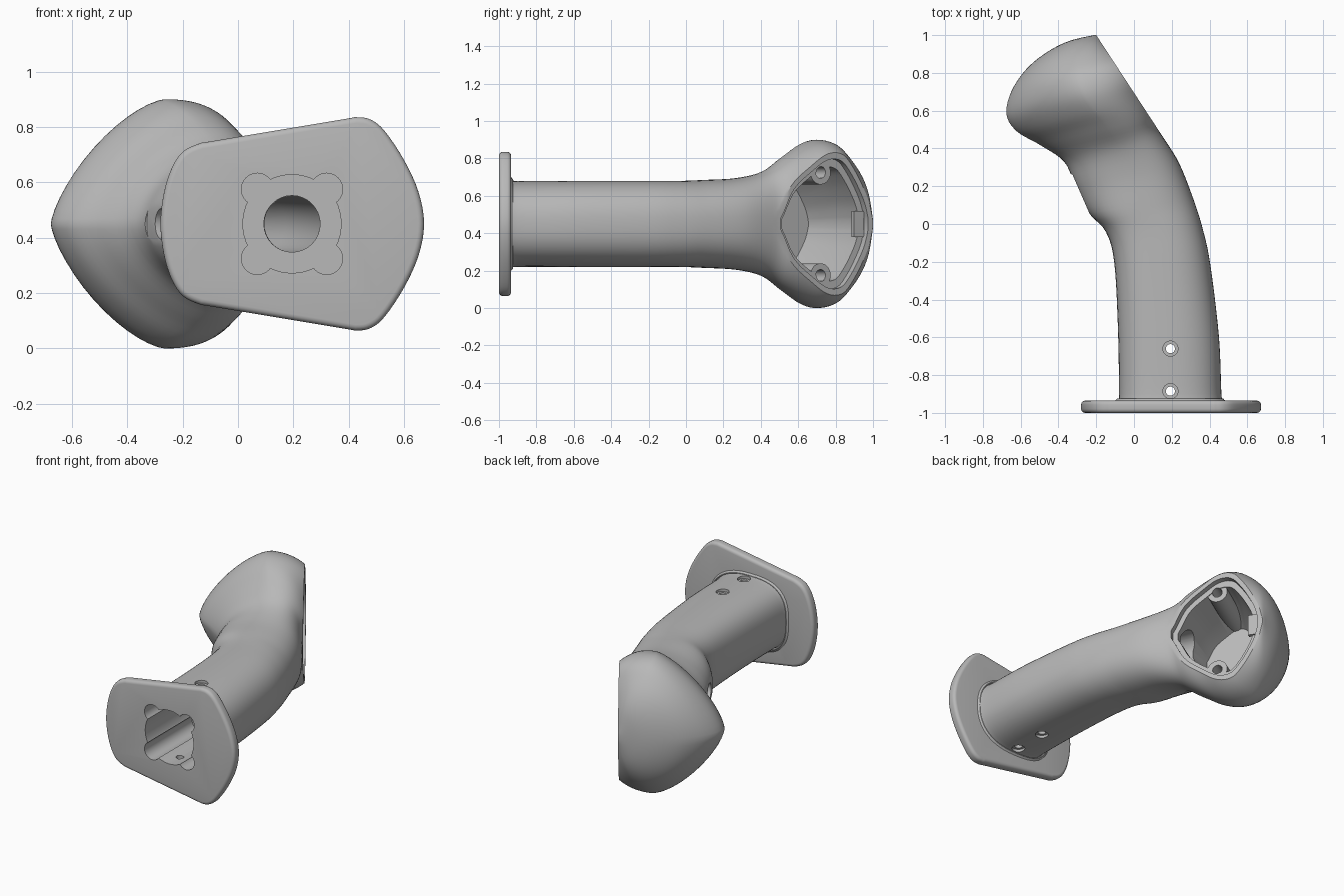
import bpy, bmesh
from math import sin, cos, acos, pi, radians
from mathutils import Vector

cube = bpy.data.objects.get("Cube")
if cube:
    bpy.data.objects.remove(cube, do_unlink=True)

MID = 0.45                                   # height of the symmetry plane
NORMAL = Vector((0.837, 0.548, 0))           # outward normal of the open head face

grey = bpy.data.materials.new("matte grey")
grey.use_nodes = True
colour = (0.48, 0.48, 0.48, 1)
grey.diffuse_color = colour
grey.node_tree.nodes["Principled BSDF"].inputs["Base Color"].default_value = colour


def spline(points, steps, closed=False):
    """Catmull-Rom interpolation of tuples of any length."""
    n, out = len(points), []

    def get(i):
        return points[i % n] if closed else points[max(0, min(n - 1, i))]
    for i in range(n if closed else n - 1):
        quad = [get(i + k) for k in (-1, 0, 1, 2)]
        for s in range(steps):
            t = s / steps
            out.append([b + 0.5 * t * (c - a + t * (2*a - 5*b + 4*c - d + t * (3*(b - c) + d - a)))
                        for a, b, c, d in zip(*quad)])
    if not closed:
        out.append(list(points[-1]))
    return out


def loft(name, rings):
    """Skin closed rings of equal length and cap both ends."""
    bm = bmesh.new()
    rows = [[bm.verts.new(p) for p in ring] for ring in rings]
    n = len(rows[0])
    for a, b in zip(rows, rows[1:]):
        for i in range(n):
            j = (i + 1) % n
            bm.faces.new((a[i], a[j], b[j], b[i]))
    bm.faces.new(rows[0][::-1])
    bm.faces.new(rows[-1])
    bmesh.ops.remove_doubles(bm, verts=bm.verts, dist=0.0005)
    bmesh.ops.recalc_face_normals(bm, faces=bm.faces)
    mesh = bpy.data.meshes.new(name)
    bm.to_mesh(mesh)
    bm.free()
    mesh.materials.append(grey)
    obj = bpy.data.objects.new(name, mesh)
    bpy.context.collection.objects.link(obj)
    return obj


def circle(centre, axis, r, n=32):
    axis = Vector(axis).normalized()
    side = axis.orthogonal().normalized()
    up = axis.cross(side)
    return [Vector(centre) + r * (cos(2*pi*i/n) * side + sin(2*pi*i/n) * up) for i in range(n)]


def rod(a, b, r, r_end=None):
    a, b = Vector(a), Vector(b)
    return loft("cutter", [circle(a, b - a, r), circle(b, b - a, r if r_end is None else r_end)])


def activate(obj):
    bpy.ops.object.select_all(action='DESELECT')
    obj.select_set(True)
    bpy.context.view_layer.objects.active = obj


def cut(obj, cutter):
    mod = obj.modifiers.new("cut", 'BOOLEAN')
    mod.operation, mod.solver, mod.object = 'DIFFERENCE', 'EXACT', cutter
    activate(obj)
    bpy.ops.object.modifier_apply(modifier=mod.name)
    bpy.data.objects.remove(cutter, do_unlink=True)


def rim_x(y):
    return -0.2 + (1 - y) * 0.655


# Stations along the grip: inner x, y; outer x, y; half height; rim half height; roundness
STATIONS = [
    (-.12, -.95, .50, -.95, .27, 0, 2.8),
    (-.09, -.925, .473, -.925, .24, 0, 2.8),
    (-.08, -.90, .463, -.90, .23, 0, 2.8),
    (-.085, -.55, .45, -.6, .23, 0, 2.8),
    (-.105, -.2, .405, -.22, .23, 0, 2.8),
    (-.15, -.04, .365, -.03, .23, 0, 2.6),
    (-.24, .06, .315, .13, .235, 0, 2.3),
    (-.31, .2, .24, .32, .245, 0, 2),
    (-.37, .33, .154, .46, .28, 0, 1.7),
    (-.50, .42, .088, .56, .355, .2, 1.5),
    (-.62, .49, .016, .67, .425, .31, 1.4),
    (-.675, .58, -.043, .76, .45, .375, 1.4),
    (-.65, .70, -.095, .84, .425, .37, 1.5),
    (-.57, .82, -.135, .90, .35, .29, 1.7),
    (-.46, .91, -.167, .95, .26, .19, 1.9),
    (-.34, .97, -.187, .98, .16, .11, 2),
    (-.21, 1.0, -.2, 1.0, .02, .015, 2),
]


def section(s):
    lx, ly, rx, ry, h, rim, p = s
    left, right = Vector((lx, ly, MID)), Vector((rx, ry, MID))
    peak = 0.48 + 0.17 * min(1, max(0, (ry - 0.1) / 0.5))
    q, n, half = 2.4, 14, []
    for i in range(n):
        a = pi / 2 * (1 - i / n)
        half.append((peak * (1 - sin(a) ** (2 / p)), h * cos(a) ** (2 / p)))
    a_max = acos(min(1, rim / h) ** (q / 2))
    w = max(sin(a_max) ** (2 / q), 0.001)
    for i in range(n + 1):
        a = a_max * i / n
        half.append((peak + (1 - peak) * sin(a) ** (2 / q) / w, h * max(0, cos(a)) ** (2 / q)))
    flat = [left.lerp(right, u) for u, z in half]
    top = [v + Vector((0, 0, z)) for v, (u, z) in zip(flat, half)]
    low = [v - Vector((0, 0, z)) for v, (u, z) in zip(flat, half)]
    return top + low[:0:-1]


stations = spline(STATIONS, 5)
for s in stations:
    if s[3] > 0.46:
        s[2] = rim_x(s[3])
    s[5] = s[5] if s[5] > 0.006 and s[3] > 0.46 else 0
grip = loft("grip_body", [section(s) for s in stations])

# Stepped, tapering cavity behind the open head face
edge = [s for s in stations if s[5] > 0.02]
outline = [Vector((s[2], s[3], MID + s[5])) for s in edge]
outline += [Vector((s[2], s[3], MID - s[5])) for s in reversed(edge)]
centre = Vector((rim_x(0.74), 0.74, MID))
cavity = loft("cutter", [[centre + (v - centre) * k - NORMAL * d for v in outline]
                         for d, k in ((-.03, .91), (.04, .91), (.04, .8), (.24, .76), (.43, .58))])

# Screw bosses stay standing inside the cavity
bosses = [Vector((rim_x(0.745), 0.745, MID + side * 0.275)) for side in (-1, 1)]
for b in bosses:
    cut(cavity, rod(b - NORMAL * 0.046, b - NORMAL * 0.5, 0.064))
cut(grip, cavity)
for b in bosses:
    cut(grip, rod(b, b - NORMAL * 0.2, 0.031))

# Bent cable bore from the base to the head cavity
bore = loft("cutter", [circle(c, d, 0.102) for c, d in (
    ((.195, -.6, MID), (0, 1, 0)), ((.195, -.15, MID), (-.2, 1, 0)),
    ((.08, .15, MID), (-.42, 1, 0)), ((-.12, .6, MID), (-.42, 1, 0)))])
cut(grip, bore)

# Finger button seat with a through hole
out = Vector((-0.915, -0.4, 0))
seat = Vector((-0.277, 0.15, MID))
cut(grip, rod(seat, seat + out * 0.3, 0.13))
cut(grip, rod(seat + out * 0.05, seat - out * 0.25, 0.055))

# Base flange with rounded edges
arc = [(-.28, MID), (-.268, .56), (-.24, .65), (-.2, .71), (-.14, .74), (-.08, .751),
       (.37, .826), (.43, .835), (.48, .826), (.53, .785), (.6, .68), (.652, .565), (.672, MID)]
loop = arc + [(x, 2 * MID - z) for x, z in arc[-2:0:-1]]
loop = spline(loop, 4, closed=True)
flange = loft("base_flange", [[(x, y, z) for x, z in loop] for y in (-1, -0.935)])
bevel = flange.modifiers.new("round", 'BEVEL')
bevel.width, bevel.segments, bevel.limit_method = 0.028, 4, 'ANGLE'
bevel.angle_limit = radians(50)
activate(flange)
bpy.ops.object.modifier_apply(modifier=bevel.name)

# Lobed socket cut through the flange into the grip
lobes = [(0, 0, 0.178)] + [(i * 0.125, j * 0.125, 0.058) for i in (-1, 1) for j in (-1, 1)]
for part in (flange, grip):
    for x, z, r in lobes:
        cut(part, rod((0.195 + x, -1.1, MID + z), (0.195 + x, -0.5, MID + z), r))

# Countersunk cross holes near the base
for y in (-0.885, -0.66):
    cut(grip, rod((0.193, y, 0), (0.193, y, 1), 0.024))
    for side in (-1, 1):
        cut(grip, rod((0.193, y, MID + side * 0.3), (0.193, y, MID + side * 0.212), 0.04))

# Small catch inside the far end of the head opening
catch = Vector((rim_x(0.925), 0.925, MID)) - NORMAL * 0.03
along = Vector((0.548, -0.837, 0))
tab = loft("cover_catch", [[catch + along * a - NORMAL * d + Vector((0, 0, z))
                            for a, d in ((-.05, 0), (.012, 0), (.012, .025), (-.05, .025))]
                           for z in (-0.07, 0.07)])

for part in (grip, flange):
    activate(part)
    bpy.ops.object.shade_smooth_by_angle(angle=radians(32))
